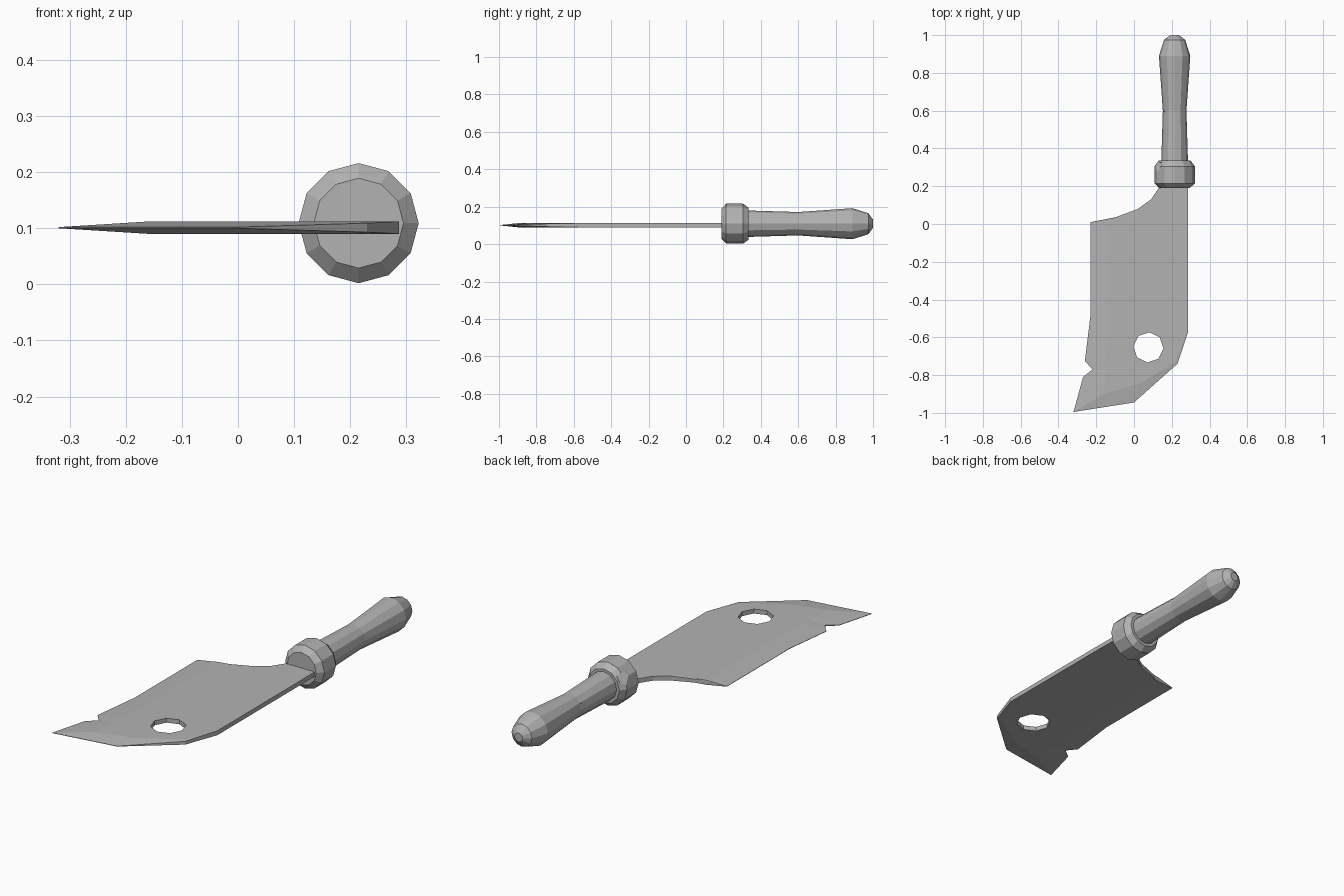
import bpy, bmesh, math
from mathutils import Matrix, Vector

cube = bpy.data.objects.get("Cube")
if cube:
    bpy.data.objects.remove(cube, do_unlink=True)

GREY = (0.45, 0.45, 0.45, 1)
steel = bpy.data.materials.new("plain grey")
steel.use_nodes = True
steel.diffuse_color = GREY
steel.node_tree.nodes["Principled BSDF"].inputs["Base Color"].default_value = GREY

AXIS_X, AXIS_Z, BLADE_Z, HALF = 0.215, 0.109, 0.101, 0.011


def finish(name, bm):
    bmesh.ops.recalc_face_normals(bm, faces=bm.faces)
    mesh = bpy.data.meshes.new(name)
    bm.to_mesh(mesh)
    bm.free()
    mesh.materials.append(steel)
    obj = bpy.data.objects.new(name, mesh)
    bpy.context.collection.objects.link(obj)
    return obj


def turned(name, profile, sides=12):
    """Solid turned around the handle axis from (y, radius) pairs."""
    bm = bmesh.new()
    rings = []
    for y, r in profile:
        angles = [2 * math.pi * i / sides for i in range(sides)]
        rings.append([bm.verts.new((AXIS_X + r * math.cos(a), y, AXIS_Z + r * math.sin(a)))
                      for a in angles])
    for a, b in zip(rings, rings[1:]):
        for i in range(sides):
            j = (i + 1) % sides
            bm.faces.new((a[i], a[j], b[j], b[i]))
    bm.faces.new(rings[0])
    bm.faces.new(rings[-1])
    return finish(name, bm)


def cut(obj, cutter):
    """Subtract the cutter, then discard it."""
    cutter.hide_render = True
    mod = obj.modifiers.new("cut", "BOOLEAN")
    mod.operation, mod.solver, mod.object = "DIFFERENCE", "EXACT", cutter
    bpy.context.view_layer.objects.active = obj
    bpy.ops.object.modifier_apply(modifier=mod.name)
    bpy.data.objects.remove(cutter, do_unlink=True)


def chip(location, size, turn):
    """Wedge cutter with its sharp edge pointing at the handle axis."""
    bm = bmesh.new()
    bmesh.ops.create_cone(bm, cap_ends=True, segments=4, radius1=1, radius2=1, depth=2)
    bm.transform(Matrix.Translation(location) @ Matrix.Rotation(turn, 4, "Y")
                 @ Matrix.Diagonal((*size, 1)))
    return finish("chip_cutter", bm)


# Blade: outer edge point, inner ridge point, edge half thickness
outline = [
    ((-0.23, 0.01), (-0.13, 0.028), 0.001),
    ((-0.10, 0.035), (-0.08, 0.038), 0.008),
    ((0.02, 0.08), (0.025, 0.075), HALF),
    ((0.09, 0.13), (0.095, 0.125), HALF),
    ((0.13, 0.19), (0.135, 0.19), HALF),
    ((0.15, 0.26), (0.155, 0.255), HALF),
    ((0.285, 0.26), (0.28, 0.255), HALF),
    ((0.287, 0.05), (0.282, 0.05), HALF),
    ((0.287, -0.57), (0.28, -0.57), HALF),
    ((0.23, -0.74), (0.215, -0.735), 0.008),
    ((0.0, -0.945), (0.03, -0.845), 0.001),
    ((-0.32, -0.995), (-0.16, -0.9), 0.001),
    ((-0.27, -0.81), (-0.15, -0.81), 0.001),
    ((-0.22, -0.77), (-0.14, -0.77), 0.003),
    ((-0.26, -0.725), (-0.15, -0.725), 0.001),
    ((-0.23, -0.48), (-0.13, -0.48), 0.001),
]
bm = bmesh.new()
edges = []
for side in (1, -1):
    outer = [bm.verts.new((*o, BLADE_Z + side * t)) for o, _, t in outline]
    inner = [bm.verts.new((*p, BLADE_Z + side * HALF)) for _, p, _ in outline]
    bm.faces.new(inner)
    edges.append(outer)
    for i in range(len(outline)):
        j = (i + 1) % len(outline)
        bm.faces.new((outer[i], outer[j], inner[j], inner[i]))
for i in range(len(outline)):
    j = (i + 1) % len(outline)
    bm.faces.new((edges[0][i], edges[0][j], edges[1][j], edges[1][i]))
blade = finish("blade", bm)

# Hanging hole through the blade
bm = bmesh.new()
bmesh.ops.create_cone(bm, cap_ends=True, segments=8, radius1=0.08, radius2=0.08, depth=0.2)
bm.transform(Matrix.Translation((0.076, -0.653, BLADE_Z)) @ Matrix.Rotation(math.radians(-4), 4, "Z"))
cut(blade, finish("hole_cutter", bm))

# Collar with a chipped rear corner
collar = turned("collar", [(0.19, 0.08), (0.215, 0.107), (0.305, 0.107), (0.335, 0.085)])
cut(collar, chip(Vector((0.118, 0.325, 0.16)), (0.022, 0.055, 0.03), math.radians(35)))

# Handle with a small nick
handle = turned("handle", [(0.32, 0.071), (0.6, 0.0625), (0.89, 0.083), (0.975, 0.056), (1.0, 0.022)])
cut(handle, chip(Vector((0.15, 0.595, 0.145)), (0.014, 0.02, 0.03), math.radians(35)))
